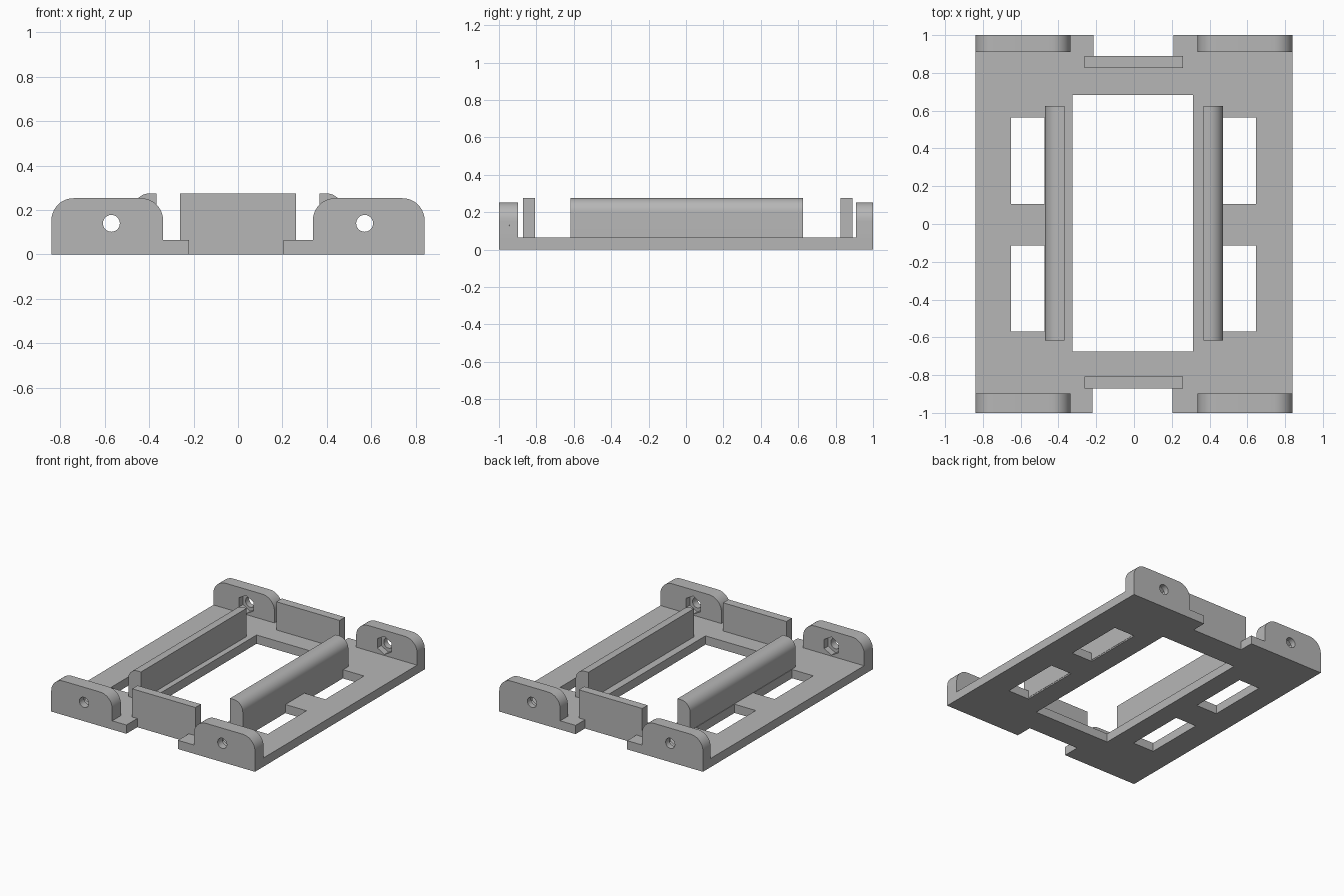
import bpy, bmesh
from math import sin, cos, pi, radians
from mathutils import Matrix

cube = bpy.data.objects.get("Cube")
if cube:
    bpy.data.objects.remove(cube, do_unlink=True)

grey = bpy.data.materials.new("grey plastic")
grey.use_nodes = True
colour = (0.47, 0.47, 0.47, 1)
grey.diffuse_color = colour
grey.node_tree.nodes["Principled BSDF"].inputs["Base Color"].default_value = colour


def rect(x0, x1, y0, y1):
    return [(x0, y0), (x1, y0), (x1, y1), (x0, y1)]


def arc(cx, cy, r, start, end, steps=10):
    angles = [radians(start + (end - start) * i / steps) for i in range(steps + 1)]
    return [(cx + r * cos(a), cy + r * sin(a)) for a in angles]


def ring(cx, cy, r, sides):
    return [(cx + r * sin(2 * pi * i / sides), cy + r * cos(2 * pi * i / sides))
            for i in range(sides)]


def prism(name, loops, low, high, upright=False):
    """Extrude an outline with holes along z, or along y when upright."""
    curve = bpy.data.curves.new(name, "CURVE")
    curve.dimensions = "2D"
    curve.fill_mode = "BOTH"
    curve.extrude = (high - low) / 2
    for loop in loops:
        spline = curve.splines.new("POLY")
        spline.points.add(len(loop) - 1)
        for point, (x, y) in zip(spline.points, loop):
            point.co = (x, y, 0, 1)
        spline.use_cyclic_u = True
    obj = bpy.data.objects.new(name, curve)
    bpy.context.collection.objects.link(obj)
    bpy.ops.object.select_all(action="DESELECT")
    obj.select_set(True)
    bpy.context.view_layer.objects.active = obj
    bpy.ops.object.convert(target="MESH")
    obj = bpy.context.view_layer.objects.active

    middle = (low + high) / 2
    if upright:
        place = Matrix.Translation((0, middle, 0)) @ Matrix.Rotation(pi / 2, 4, "X")
    else:
        place = Matrix.Translation((0, 0, middle))
    bm = bmesh.new()
    bm.from_mesh(obj.data)
    bmesh.ops.remove_doubles(bm, verts=bm.verts, dist=1e-5)
    bmesh.ops.transform(bm, matrix=place, verts=bm.verts)
    bmesh.ops.recalc_face_normals(bm, faces=bm.faces)
    bm.to_mesh(obj.data)
    bm.free()
    obj.data.materials.clear()
    obj.data.materials.append(grey)
    bpy.ops.object.shade_smooth_by_angle(angle=radians(30))
    return obj


WIDE, THICK, TOP, TAB_TOP = 0.84, 0.065, 0.275, 0.253

# Base plate with end notches, central opening and four side windows
outline = [(-WIDE, -1), (-0.22, -1), (-0.22, -0.87), (0.205, -0.87), (0.205, -1), (WIDE, -1),
           (WIDE, 1), (0.21, 1), (0.21, 0.89), (-0.215, 0.89), (-0.215, 1), (-WIDE, 1)]
holes = [rect(-0.325, 0.312, -0.675, 0.683)]
for x0, x1 in ((-0.65, -0.475), (0.47, 0.645)):
    for y0, y1 in ((-0.57, -0.115), (0.107, 0.563)):
        holes.append(rect(x0, x1, y0, y1))
prism("base_plate", [outline] + holes, 0, THICK)

# End walls
prism("front_wall", [rect(-0.262, 0.26, 0, TOP)], -0.872, -0.808, True)
prism("back_wall", [rect(-0.262, 0.26, 0, TOP)], 0.826, 0.89, True)

# Side rails, rounded along the outer top edge
for side, label in ((1, "left"), (-1, "right")):
    r = 0.075
    profile = [(0.367, 0.01), (0.472, 0.01)] + arc(0.472 - r, TOP - r, r, 0, 90) + [(0.367, TOP)]
    prism(label + "_rail", [[(side * x, z) for x, z in profile]], -0.618, 0.625, True)

# Corner tabs: round bolt hole outside, hexagonal nut pocket inside
r = 0.1
tab = ([(0.337, 0), (WIDE, 0)] + arc(WIDE - r, TAB_TOP - r, r, 0, 90)
       + arc(0.337 + r, TAB_TOP - r, r, 90, 180))
bolt = ring(0.57, 0.14, 0.038, 32)
nut = ring(0.57, 0.14, 0.068, 6)
for side, label in ((1, "left"), (-1, "right")):
    def flip(loop):
        return [(side * x, z) for x, z in loop]
    for end, outer, seam, inner in (("front", -1, -0.945, -0.898), ("back", 1, 0.957, 0.91)):
        name = f"{end}_{label}_tab"
        prism(name + "_bolt_side", [flip(tab), flip(bolt)], min(outer, seam), max(outer, seam), True)
        prism(name + "_nut_side", [flip(tab), flip(nut)], min(seam, inner), max(seam, inner), True)
